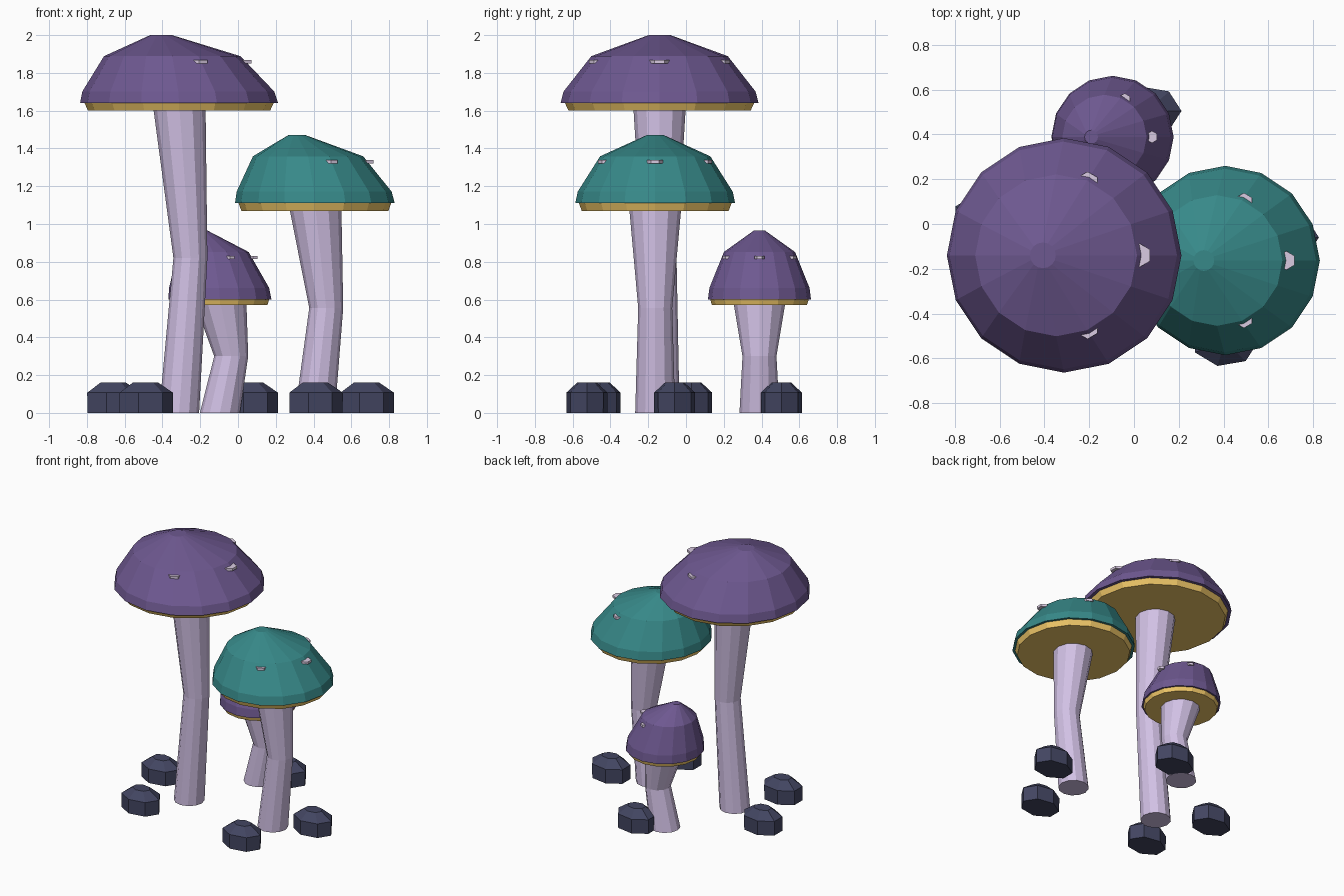
import bpy, bmesh, math

if "Cube" in bpy.data.objects:
    bpy.data.objects.remove(bpy.data.objects["Cube"])


def material(name, rgb):
    m = bpy.data.materials.new(name)
    m.diffuse_color = (*rgb, 1)
    m.use_nodes = True
    m.node_tree.nodes["Principled BSDF"].inputs["Base Color"].default_value = m.diffuse_color
    return m


PURPLE = material("purple", (0.155, 0.098, 0.28))
TEAL = material("teal", (0.038, 0.25, 0.25))
GOLD = material("gold", (0.88, 0.58, 0.14))
STEM = material("lilac", (0.64, 0.53, 0.78))
SPOT = material("pale", (0.7, 0.6, 0.76))
ROCK = material("slate", (0.055, 0.06, 0.12))


def loft(name, rings, sides, mat, y_scale=1, start=0):
    """Closed flat-shaded loft through rings given as (x, y, z, radius)."""
    bm = bmesh.new()
    loops = []
    for x, y, z, r in rings:
        angles = [start + math.tau * i / sides for i in range(sides)]
        loops.append([bm.verts.new((x + r * math.cos(a), y + r * y_scale * math.sin(a), z))
                      for a in angles])
    for low, high in zip(loops, loops[1:]):
        for i in range(sides):
            j = (i + 1) % sides
            bm.faces.new((low[i], low[j], high[j], high[i]))
    bm.faces.new(loops[0][::-1])
    bm.faces.new(loops[-1])
    mesh = bpy.data.meshes.new(name)
    bm.to_mesh(mesh)
    bm.free()
    mesh.materials.append(mat)
    obj = bpy.data.objects.new(name, mesh)
    bpy.context.collection.objects.link(obj)
    return obj


def mushroom(label, x, y, base, height, r, gill, mat):
    # Bent stem, pinched at the middle
    loft(label + "_stem", [(x, y, 0, 0.106), (x + 0.06, y, base / 2, 0.09),
                           (x, y, base, 0.14)], 12, STEM)
    # Gill disc under the cap
    loft(label + "_gills", [(x, y, base - gill, r * 0.92), (x, y, base, r * 0.955)], 16, GOLD)
    # Cap leaning towards -x: (radius factor, height factor, lean)
    profile = [(1, 0, 0), (0.97, 0.17, -0.004), (0.69, 0.69, -0.036), (0.11, 1, -0.095)]
    loft(label + "_cap", [(x + lean, y, base + t * height, r * f) for f, t, lean in profile],
         16, mat)
    # Five flat spots, the rear ones buried by the lean
    z = base + 0.61 * height
    for k in range(5):
        a = math.tau * k / 5
        sx, sy = x + 0.645 * r * math.cos(a), y + 0.645 * r * math.sin(a)
        loft(f"{label}_spot_{k + 1}", [(sx, sy, z - 0.009, r * 0.1), (sx, sy, z + 0.009, r * 0.1)],
             6, SPOT, start=math.pi / 6)


mushroom("tall_mushroom", -0.312, -0.14, 1.64, 0.36, 0.524, 0.04, PURPLE)
mushroom("middle_mushroom", 0.407, -0.163, 1.11, 0.36, 0.423, 0.04, TEAL)
mushroom("small_mushroom", -0.096, 0.389, 0.60, 0.365, 0.273, 0.03, PURPLE)

# Rocks around the stems
rocks = [(0.406, -0.525), (0.677, -0.06), (-0.664, 0.03), (-0.493, -0.455), (0.063, 0.505)]
for n, (x, y) in enumerate(rocks, 1):
    loft(f"rock_{n}", [(x, y, 0, 0.148), (x, y, 0.107, 0.149), (x, y, 0.162, 0.068)],
         7, ROCK, y_scale=0.75)
